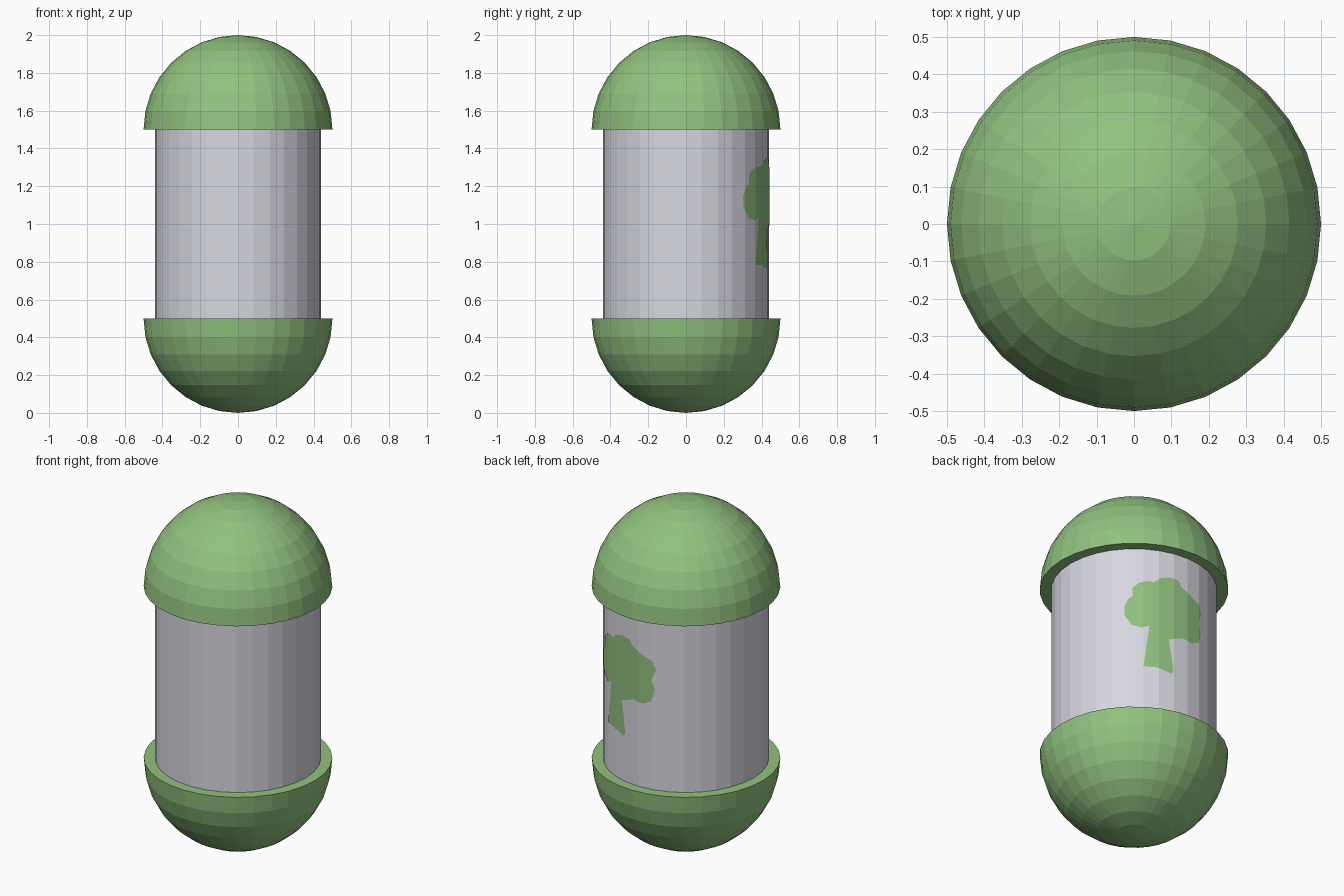
import bpy, bmesh, math
from mathutils import Matrix

if "Cube" in bpy.data.objects:
    bpy.data.objects.remove(bpy.data.objects["Cube"])

SEG = 32
BODY_R = 0.44
CAP_R = 0.5


def material(name, rgb):
    m = bpy.data.materials.new(name)
    m.diffuse_color = (*rgb, 1.0)
    m.use_nodes = True
    m.node_tree.nodes["Principled BSDF"].inputs["Base Color"].default_value = m.diffuse_color
    return m


green = material("leaf green", (0.283, 0.539, 0.212))
grey = material("pale grey", (0.68, 0.68, 0.75))


def add_object(name, bm, mat):
    mesh = bpy.data.meshes.new(name)
    bm.to_mesh(mesh)
    bm.free()
    mesh.materials.append(mat)
    obj = bpy.data.objects.new(name, mesh)
    bpy.context.collection.objects.link(obj)
    return obj


# Closed half-sphere caps, domes pointing away from the body
def cap(name, z, flip):
    bm = bmesh.new()
    bmesh.ops.create_uvsphere(bm, u_segments=SEG, v_segments=16, radius=CAP_R)
    bmesh.ops.bisect_plane(bm, geom=bm.verts[:] + bm.edges[:] + bm.faces[:], dist=1e-4,
                           plane_co=(0, 0, 0), plane_no=(0, 0, 1), clear_inner=True)
    bmesh.ops.holes_fill(bm, edges=[e for e in bm.edges if e.is_boundary], sides=0)
    if flip:
        bmesh.ops.rotate(bm, verts=bm.verts, matrix=Matrix.Rotation(math.pi, 3, 'X'))
    bmesh.ops.translate(bm, verts=bm.verts, vec=(0, 0, z))
    bmesh.ops.recalc_face_normals(bm, faces=bm.faces)
    add_object(name, bm, green)


cap("top_cap", 1.5, False)
cap("bottom_cap", 0.5, True)

# Cylindrical body
bm = bmesh.new()
bmesh.ops.create_cone(bm, cap_ends=True, segments=SEG, radius1=BODY_R, radius2=BODY_R,
                      depth=1.0, matrix=Matrix.Translation((0, 0, 1)))
add_object("body", bm, grey)

# Painted tree: outline as (angle in degrees round the body, height)
OUTLINE = [
    (56.5, .782), (60, .918), (60.7, 1.033), (55.2, 1.018), (48.2, 1.036), (43.6, 1.09),
    (43.2, 1.147), (46.2, 1.194), (49.2, 1.212), (48.9, 1.26), (53.1, 1.29), (59.3, 1.305),
    (64.3, 1.303), (67.9, 1.331), (75.3, 1.348), (82.3, 1.344), (85.6, 1.302),
    (85.4, 1.268), (93.6, 1.275), (101.2, 1.251), (103.9, 1.204), (100.6, 1.141),
    (103, 1.085), (100.6, 1.017), (93.6, .99), (85.6, 1.0), (80.7, 1.03), (76, 1.046),
    (73.8, .964), (75.3, .875), (78.3, .784), (76.8, .763), (65.7, .783)]

bm = bmesh.new()
bm.faces.new([bm.verts.new((math.radians(a), 0, z)) for a, z in OUTLINE])
bmesh.ops.triangulate(bm, faces=bm.faces[:])
step = 2 * math.pi / SEG
# split along the body's facet edges, then wrap onto the facets
for i in range(SEG // 2):
    bmesh.ops.bisect_plane(bm, geom=bm.verts[:] + bm.edges[:] + bm.faces[:], dist=1e-5,
                           plane_co=(i * step, 0, 0), plane_no=(1, 0, 0))
for v in bm.verts:
    a = v.co.x
    local = a % step - step / 2
    r = (BODY_R + 0.003) * math.cos(step / 2) / math.cos(local)
    v.co.x, v.co.y = r * math.cos(a), r * math.sin(a)
bmesh.ops.recalc_face_normals(bm, faces=bm.faces)
for f in bm.faces:
    c = f.calc_center_median()
    if f.normal.x * c.x + f.normal.y * c.y < 0:
        f.normal_flip()
add_object("painted_tree", bm, green)
